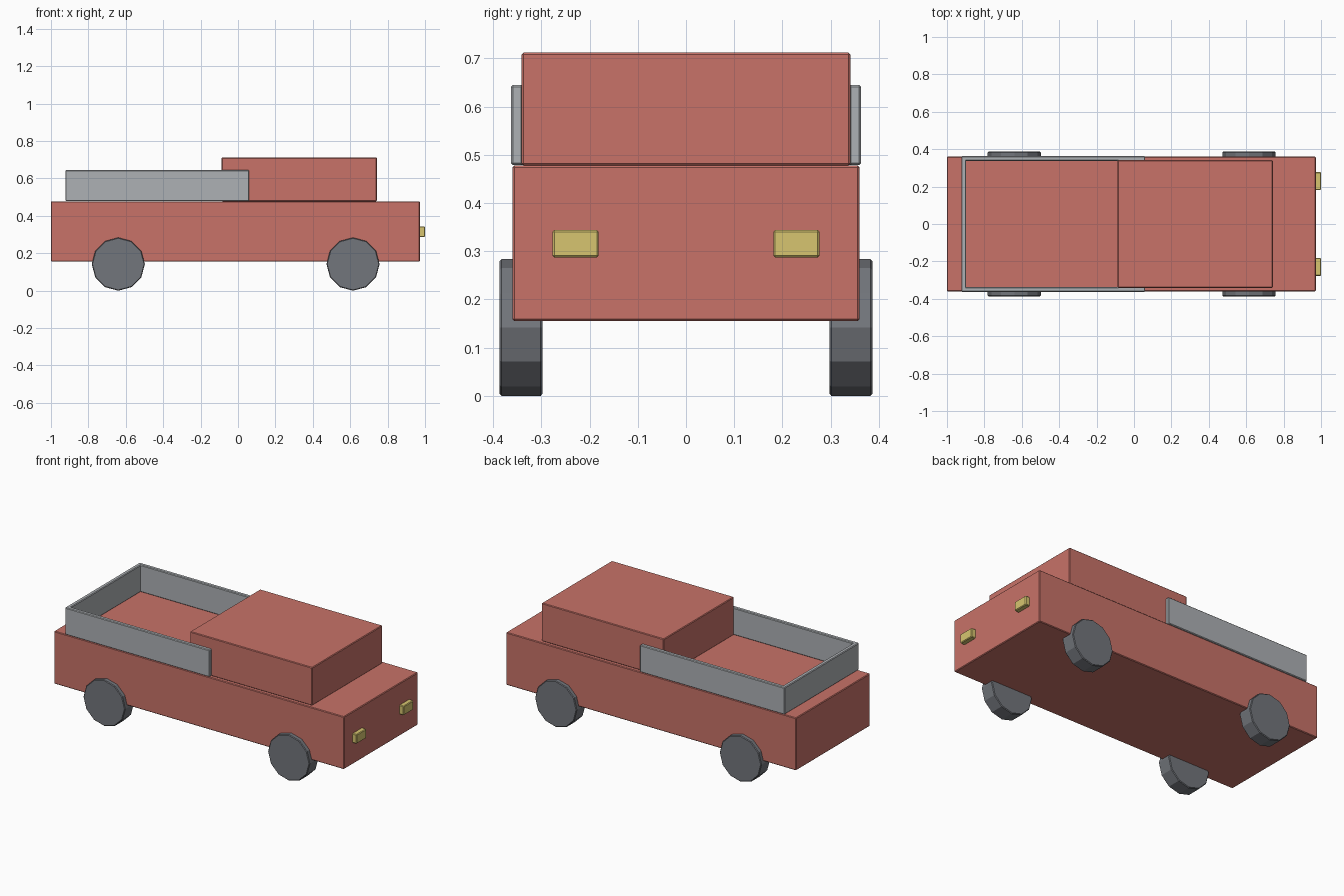
import bpy
import math

if "Cube" in bpy.data.objects:
    bpy.data.objects.remove(bpy.data.objects["Cube"])


def material(name, color):
    m = bpy.data.materials.new(name)
    m.diffuse_color = color
    m.use_nodes = True
    m.node_tree.nodes["Principled BSDF"].inputs["Base Color"].default_value = m.diffuse_color
    return m


RED = material("red_paint", (0.58, 0.17, 0.14, 1))
DARK = material("dark_rubber", (0.17, 0.18, 0.20, 1))
METAL = material("light_metal", (0.42, 0.44, 0.46, 1))
YELLOW = material("lamp_yellow", (0.68, 0.56, 0.16, 1))


def finish(ob, name, mat, width=0.004):
    ob.name = name
    ob.data.materials.append(mat)
    bev = ob.modifiers.new("edge_bevel", 'BEVEL')
    bev.width = width
    bev.segments = 1
    bev.limit_method = 'ANGLE'
    bev.angle_limit = math.radians(40)
    return ob


def box(name, x, y, z, mat):
    bpy.ops.mesh.primitive_cube_add(
        size=1, location=[sum(r) / 2 for r in (x, y, z)])
    ob = bpy.context.object
    ob.scale = [r[1] - r[0] for r in (x, y, z)]
    bpy.ops.object.transform_apply(location=False, rotation=False, scale=True)
    return finish(ob, name, mat)


# Body and cab
box("body", (-1.0, 0.972), (-0.36, 0.36), (0.155, 0.478), RED)
box("cab", (-0.088, 0.743), (-0.341, 0.341), (0.478, 0.712), RED)

# Cargo bed walls
box("bed_back_wall", (-0.923, -0.898), (-0.362, 0.362), (0.479, 0.645), METAL)

for side, s in (("right", -1), ("left", 1)):
    box("bed_wall_" + side, (-0.923, 0.06), sorted((s * 0.338, s * 0.363)),
        (0.479, 0.645), METAL)

    # Headlights on the nose
    box("headlight_" + side, (0.955, 1.0), sorted((s * 0.181, s * 0.277)),
        (0.287, 0.344), YELLOW)

    # Twelve-sided wheels
    for end, x in (("rear", -0.64), ("front", 0.615)):
        bpy.ops.mesh.primitive_cylinder_add(
            vertices=12, radius=0.142, depth=0.089,
            location=(x, s * 0.342, 0.142), rotation=(math.pi / 2, 0, 0))
        finish(bpy.context.object, f"wheel_{end}_{side}", DARK)
